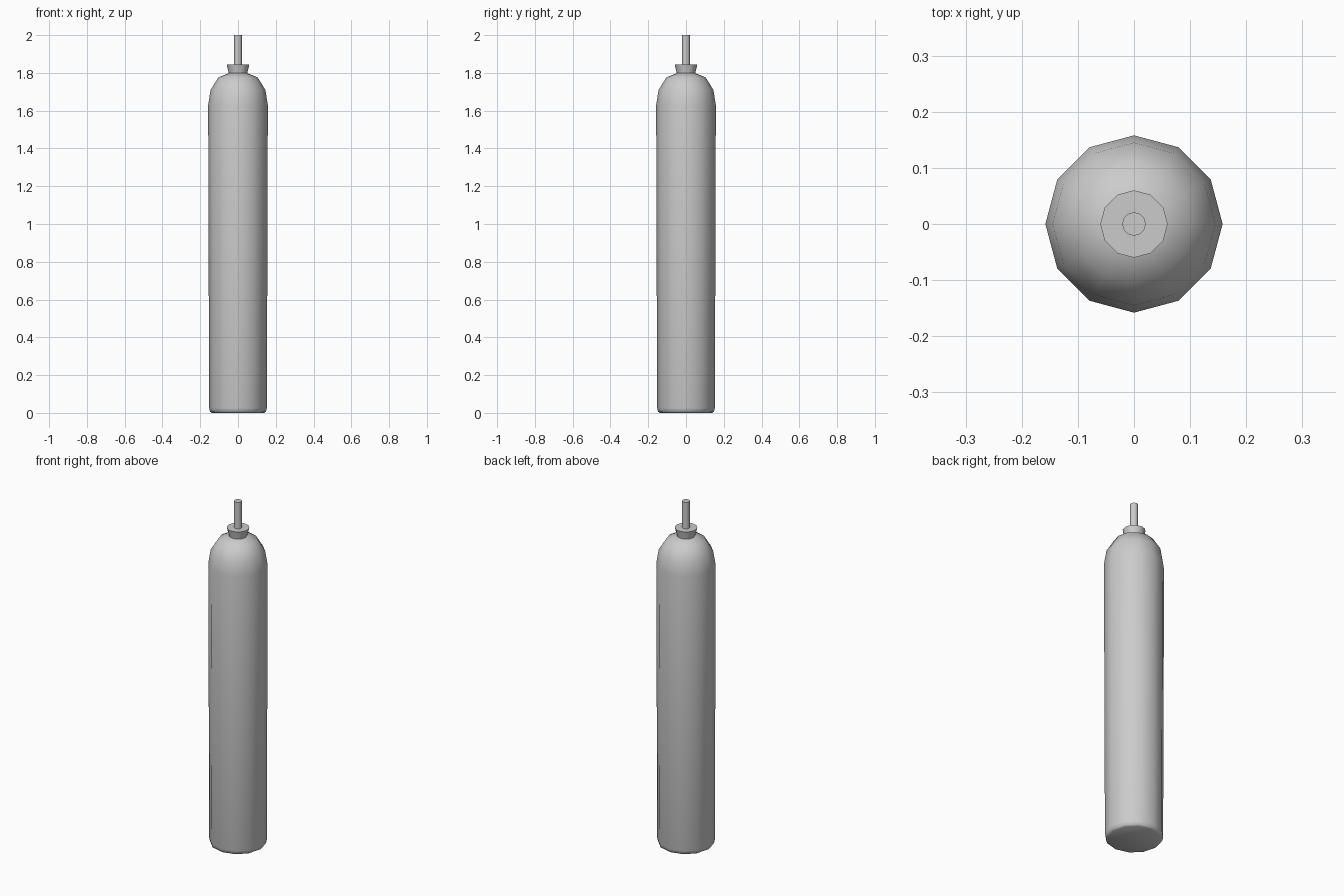
import bpy, bmesh
from math import cos, sin, pi, radians

if "Cube" in bpy.data.objects:
    bpy.data.objects.remove(bpy.data.objects["Cube"])


def lathe(name, profile, sides=12, sharp=40):
    """Closed solid of revolution from (radius, height) points, bottom to top."""
    bm = bmesh.new()
    rings = [[bm.verts.new((r * cos(2 * pi * i / sides), r * sin(2 * pi * i / sides), z))
              for i in range(sides)] for r, z in profile]
    for low, high in zip(rings, rings[1:]):
        for i in range(sides):
            j = (i + 1) % sides
            bm.faces.new((low[i], low[j], high[j], high[i]))
    bm.faces.new(rings[0][::-1])
    bm.faces.new(rings[-1])
    mesh = bpy.data.meshes.new(name)
    bm.to_mesh(mesh)
    bm.free()
    obj = bpy.data.objects.new(name, mesh)
    bpy.context.collection.objects.link(obj)
    bpy.ops.object.select_all(action='DESELECT')
    obj.select_set(True)
    bpy.context.view_layer.objects.active = obj
    bpy.ops.object.shade_smooth_by_angle(angle=radians(sharp))
    return obj


# Slightly tapered cylinder body with rounded foot and domed shoulder
lathe("tank_body", [(0.138, 0.0), (0.148, 0.006), (0.153, 0.025), (0.158, 1.63),
                    (0.145, 1.71), (0.104, 1.776), (0.045, 1.80)], sharp=60)

# Flared collar on the neck
lathe("neck_collar", [(0.047, 1.785), (0.049, 1.80), (0.060, 1.845)])

# Thin valve stem
lathe("valve_stem", [(0.021, 1.84), (0.021, 2.0)])
